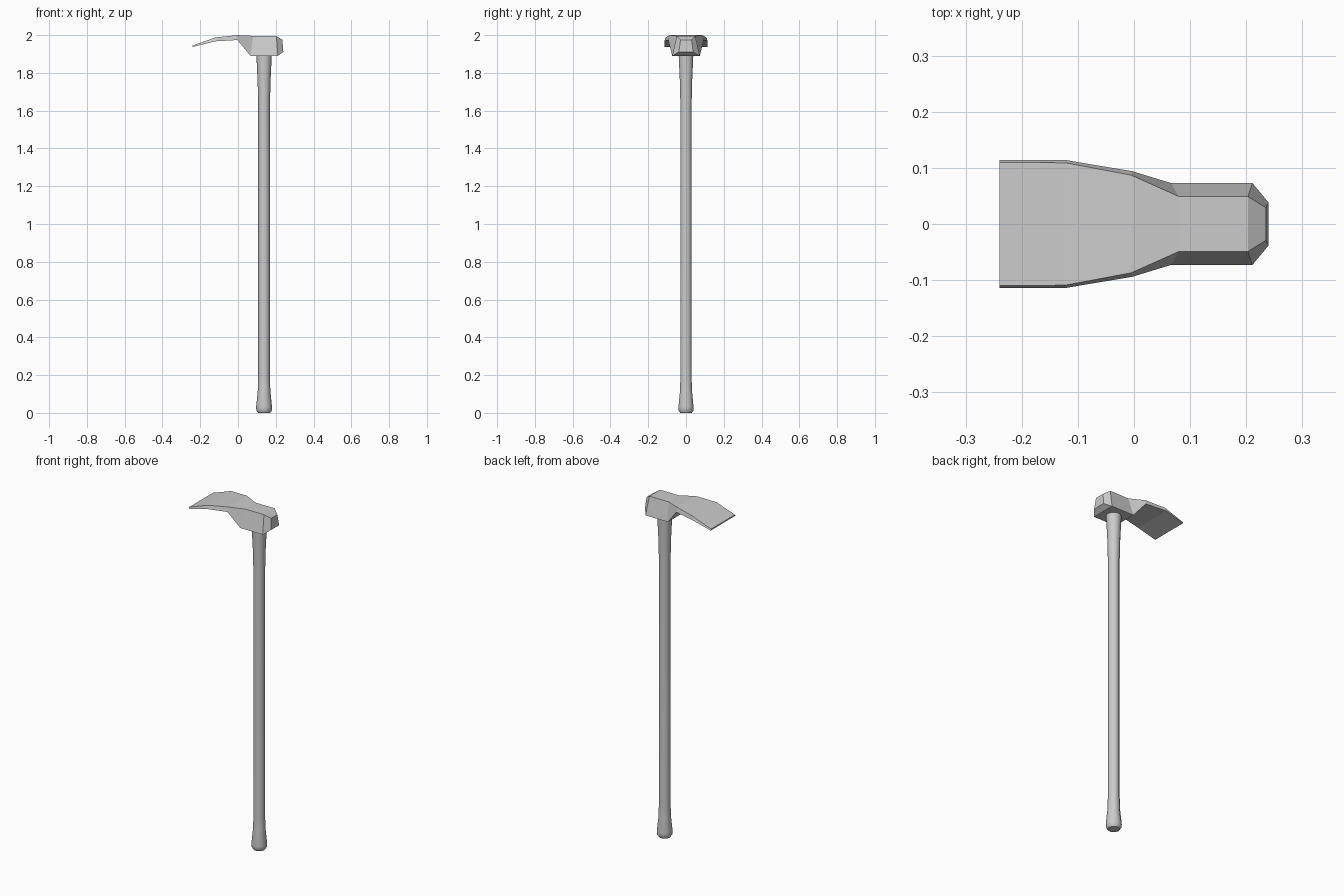
import bpy, bmesh, math

if "Cube" in bpy.data.objects:
    bpy.data.objects.remove(bpy.data.objects["Cube"])


def make_object(name, rings):
    """Skin a list of equal-length point rings and cap both ends."""
    bm = bmesh.new()
    loops = [[bm.verts.new(p) for p in ring] for ring in rings]
    n = len(loops[0])
    for a, b in zip(loops, loops[1:]):
        for i in range(n):
            j = (i + 1) % n
            bm.faces.new((a[i], a[j], b[j], b[i]))
    bm.faces.new(loops[0][::-1])
    bm.faces.new(loops[-1])
    bmesh.ops.recalc_face_normals(bm, faces=bm.faces)
    mesh = bpy.data.meshes.new(name)
    bm.to_mesh(mesh)
    bm.free()
    obj = bpy.data.objects.new(name, mesh)
    bpy.context.collection.objects.link(obj)
    return obj


# Hoe head: trapezoid sections as (top x, half width, z), (bottom x, half width, z)
sections = [
    ((-0.24, 0.110, 1.945), (-0.24, 0.114, 1.937)),
    ((-0.122, 0.109, 1.987), (-0.122, 0.114, 1.967)),
    ((-0.005, 0.087, 2.000), (-0.003, 0.094, 1.974)),
    ((0.080, 0.049, 1.996), (0.066, 0.073, 1.890)),
    ((0.203, 0.049, 1.996), (0.211, 0.073, 1.890)),
    ((0.235, 0.029, 1.975), (0.240, 0.038, 1.911)),
]
head = make_object("hoe_head", [
    [(tx, -tw, tz), (tx, tw, tz), (bx, bw, bz), (bx, -bw, bz)]
    for (tx, tw, tz), (bx, bw, bz) in sections])

# Handle: lathed shaft with a knob at the foot and a flare under the head
SIDES = 10
profile = [(0.032, 0.0), (0.041, 0.012), (0.042, 0.032), (0.033, 0.12),
           (0.031, 0.2), (0.031, 1.62), (0.034, 1.75), (0.041, 1.9)]
handle = make_object("handle", [
    [(0.138 + r * math.cos(2 * math.pi * k / SIDES),
      r * math.sin(2 * math.pi * k / SIDES), z) for k in range(SIDES)]
    for r, z in profile])

bpy.context.view_layer.objects.active = handle
handle.select_set(True)
bpy.ops.object.shade_smooth_by_angle(angle=math.radians(40))
